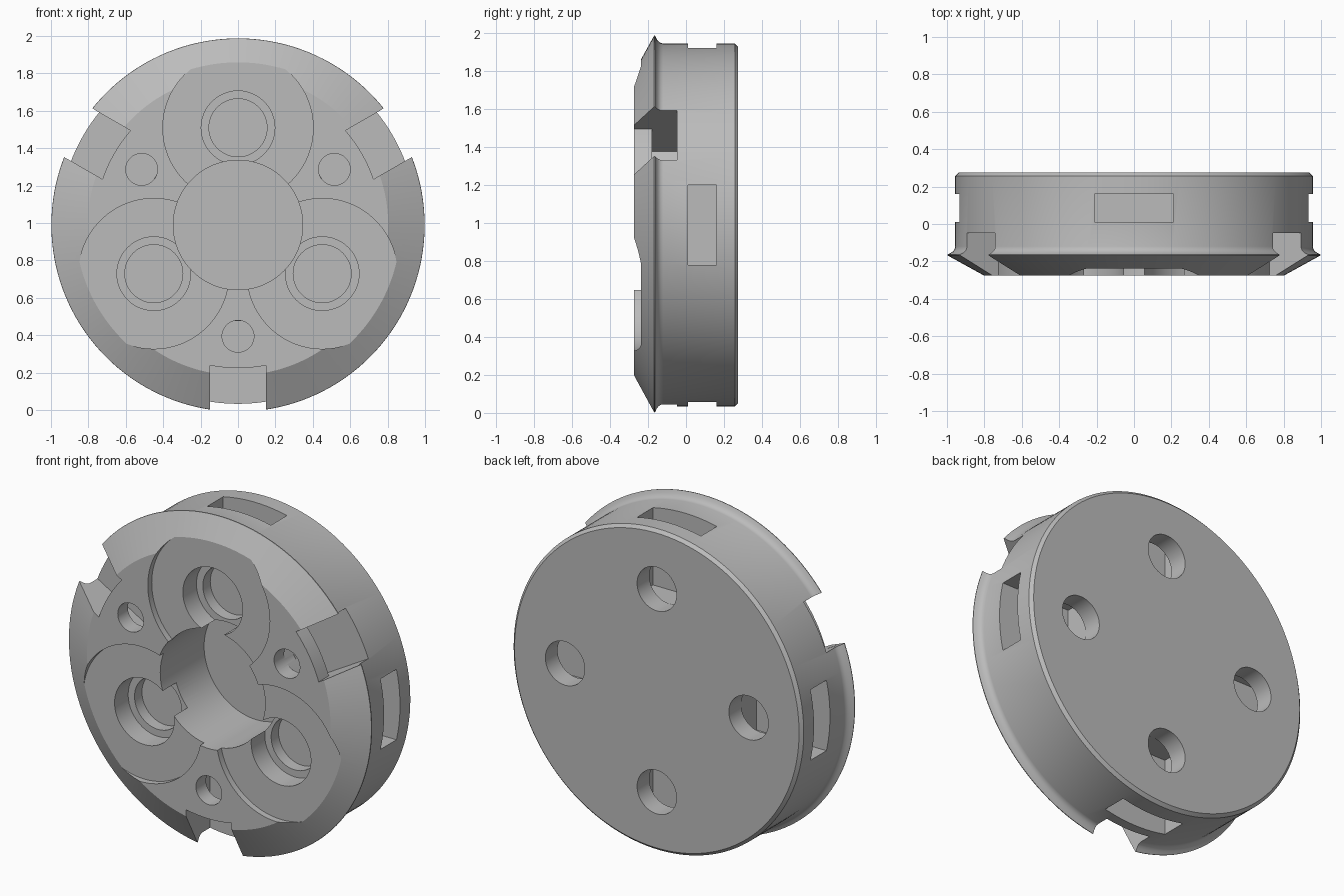
import bpy, bmesh
from math import sin, cos, pi, radians, asin
from mathutils import Matrix, Vector

if "Cube" in bpy.data.objects:
    bpy.data.objects.remove(bpy.data.objects["Cube"])

CZ = 0.989          # height of the disc axis
FRONT, BACK = -0.275, 0.275

metal = bpy.data.materials.new("plain grey")
metal.use_nodes = True
GREY = (0.5, 0.5, 0.5, 1)
metal.diffuse_color = GREY
metal.node_tree.nodes["Principled BSDF"].inputs["Base Color"].default_value = GREY


def finish(bm, name):
    bmesh.ops.recalc_face_normals(bm, faces=bm.faces)
    mesh = bpy.data.meshes.new(name)
    bm.to_mesh(mesh)
    bm.free()
    mesh.materials.append(metal)
    ob = bpy.data.objects.new(name, mesh)
    bpy.context.collection.objects.link(ob)
    return ob


def lathe(name, profile, dist=0, angle=0, segs=48):
    """Turned solid about a y-parallel axis; profile is (y, radius) pairs."""
    bm = bmesh.new()
    cx, cz = dist * cos(angle), CZ + dist * sin(angle)
    rings = []
    for y, r in profile:
        turn = [2 * pi * i / segs for i in range(segs)]
        rings.append([bm.verts.new((cx + r * cos(t), y, cz + r * sin(t))) for t in turn])
    for a, b in zip(rings, rings[1:]):
        for i in range(segs):
            j = (i + 1) % segs
            bm.faces.new((a[i], a[j], b[j], b[i]))
    bm.faces.new(rings[0])
    bm.faces.new(rings[-1])
    return finish(bm, name)


def prism(name, outline, y0, y1, angle):
    """Outline of (radial, tangential) points, extruded along y and turned."""
    bm = bmesh.new()
    face = bm.faces.new([bm.verts.new((u, y0, v)) for u, v in outline])
    grown = bmesh.ops.extrude_face_region(bm, geom=[face])["geom"]
    bmesh.ops.translate(bm, vec=(0, y1 - y0, 0),
                        verts=[g for g in grown if isinstance(g, bmesh.types.BMVert)])
    place = Matrix.Translation((0, 0, CZ)) @ Matrix.Rotation(-angle, 4, "Y")
    bmesh.ops.transform(bm, matrix=place, verts=bm.verts)
    return finish(bm, name)


def cut(target, cutter):
    mod = target.modifiers.new("cut", "BOOLEAN")
    mod.operation, mod.solver, mod.object = "DIFFERENCE", "EXACT", cutter
    bpy.context.view_layer.objects.active = target
    bpy.ops.object.modifier_apply(modifier=mod.name)
    bpy.data.objects.remove(cutter)


def box(inner, half):
    return [(inner, -half), (1.3, -half), (1.3, half), (inner, half)]


# Disc with sloped front, flared rim, filleted neck and chamfered back
disc = lathe("disc_body", [
    (FRONT, 0.803), (-0.168, 0.997), (-0.163, 0.998), (-0.155, 0.980),
    (-0.145, 0.967), (-0.134, 0.959), (-0.12, 0.956),
    (0.257, 0.956), (BACK, 0.938)], segs=144)

# Three round pockets, each with a stepped bore
for k in range(3):
    a = radians(90 + 120 * k)
    cut(disc, lathe("pocket", [(-0.4, 0.402), (-0.238, 0.402)], 0.52, a, 96))
    cut(disc, lathe("bore", [(-0.4, 0.197), (-0.11, 0.197), (-0.11, 0.155),
                             (-0.04, 0.155)], 0.52, a))

# Central well
cut(disc, lathe("well", [(-0.4, 0.346), (0.175, 0.346)], segs=96))

# Three rim notches with an undercut channel and a pin hole
HALF, FLOOR = 0.15, 0.765
sweep = asin(HALF / FLOOR)
arc = [(FLOOR * cos(t), FLOOR * sin(t)) for t in (sweep * (1 - i / 4) for i in range(9))]
for k in range(3):
    a = radians(30 + 120 * k)
    cut(disc, prism("channel", box(0.512, HALF + 0.0005), -0.18, -0.048, a))
    cut(disc, prism("notch", arc + [(1.3, -HALF), (1.3, HALF)], -0.4, -0.12, a))
    cut(disc, lathe("pin_hole", [(-0.4, 0.085), (-0.1, 0.085)], 0.595, a))

# Four side slots meeting four holes in the back
for k in range(4):
    a = radians(90 * k)
    cut(disc, prism("side_slot", box(0.472, 0.21), 0.01, 0.16, a))
    cut(disc, lathe("back_hole", [(0.09, 0.13), (0.4, 0.13)], 0.605, a))

bpy.ops.object.select_all(action="DESELECT")
disc.select_set(True)
bpy.context.view_layer.objects.active = disc
bpy.ops.object.shade_smooth_by_angle(angle=radians(25))
